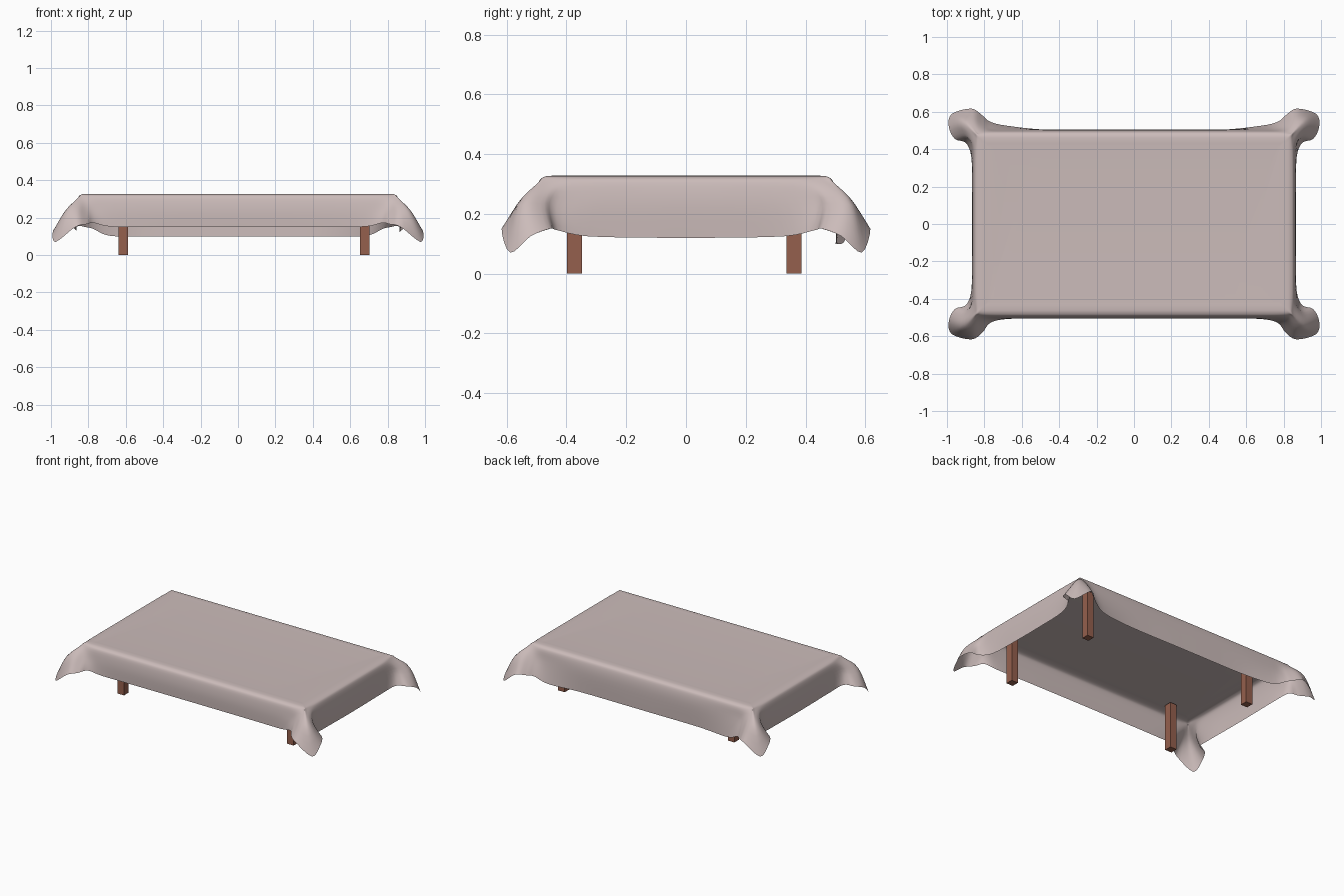
import bpy, bmesh
from mathutils import Vector

if "Cube" in bpy.data.objects:
    bpy.data.objects.remove(bpy.data.objects["Cube"])


def material(name, rgb):
    m = bpy.data.materials.new(name)
    m.diffuse_color = (*rgb, 1)
    m.use_nodes = True
    m.node_tree.nodes["Principled BSDF"].inputs["Base Color"].default_value = m.diffuse_color
    return m


cloth_mat = material("dusty_pink_cloth", (0.60, 0.50, 0.49))
wood_mat = material("brown_wood", (0.30, 0.115, 0.075))

# One quarter of the cloth, from the middle of the long side round to the short side
EX, EY = 0.856, 0.494
RIM = [(.10, EY), (.45, EY), (.68, EY), (.76, EY), (.81, EY), (.84, EY),
       (EX, EY), (EX, .475), (EX, .44), (EX, .38), (EX, .25), (EX, .08)]
MID = [(.10, .504, .235), (.45, .504, .235), (.68, .505, .235), (.765, .51, .235),
       (.81, .53, .235), (.86, .562, .235), (.915, .56, .228), (.925, .525, .235),
       (.905, .475, .235), (.873, .43, .235), (.866, .30, .23), (.866, .10, .23)]
HEM = [(.10, .502, .15), (.45, .503, .15), (.68, .508, .152), (.77, .53, .172),
       (.81, .58, .165), (.87, .617, .15), (.975, .588, .07), (.99, .52, .125),
       (.958, .455, .15), (.895, .43, .145), (.866, .33, .125), (.863, .10, .12)]


def rim_ring(inset, z):
    return [(x * (EX - inset) / EX, y * (EY - inset) / EY, z) for x, y in RIM]


RINGS = [rim_ring(.075, .327), rim_ring(.045, .3275), rim_ring(.018, .323),
         rim_ring(0, .304), MID, HEM]


def full_ring(quarter, drop):
    """Mirror the quarter into a closed loop; the back hangs lower than the front."""
    loop = []
    for sx, sy, flip in ((1, -1, 0), (1, 1, 1), (-1, 1, 0), (-1, -1, 1)):
        part = []
        for i, (x, y, z) in enumerate(quarter):
            if sy > 0:
                z -= drop * max(0, 1 - max(0, i - 2) / 3)
                if i in (2, 3):
                    y += drop * .35
            if sx < 0 and i > 8:
                z += drop * .15
            part.append(Vector((sx * x, sy * y, z)))
        loop += part[::-1] if flip else part
    return loop


def spline(a, b, c, d, t):
    return .5 * (2 * b + (c - a) * t + (2 * a - 5 * b + 4 * c - d) * t * t
                 + (3 * b - a - 3 * c + d) * t ** 3)


def refine(pts, n, closed):
    out, k = [], len(pts)
    for i in range(k if closed else k - 1):
        q = [pts[j % k if closed else min(max(j, 0), k - 1)] for j in range(i - 1, i + 3)]
        out += [spline(*q, s / n) for s in range(n)]
    return out if closed else out + [pts[-1]]


# Cloth: smooth loft through the rings, with a flat top panel
loops = [refine(full_ring(r, .05 if r is HEM else 0), 4, True) for r in RINGS]
columns = [refine(list(col), 4, False) for col in zip(*loops)]
bm = bmesh.new()
grid = [[bm.verts.new(p) for p in col] for col in columns]
for i, col in enumerate(grid):
    nxt = grid[(i + 1) % len(grid)]
    for j in range(len(col) - 1):
        bm.faces.new((col[j], col[j + 1], nxt[j + 1], nxt[j]))
bm.faces.new([col[0] for col in grid])
bmesh.ops.recalc_face_normals(bm, faces=bm.faces)
top = max(bm.faces, key=lambda f: f.calc_area())
if top.normal.z < 0:
    bmesh.ops.reverse_faces(bm, faces=bm.faces)
for f in bm.faces:
    f.smooth = True
mesh = bpy.data.meshes.new("tablecloth")
bm.to_mesh(mesh)
bm.free()
mesh.materials.append(cloth_mat)
bpy.context.collection.objects.link(bpy.data.objects.new("tablecloth", mesh))

# Four square legs, reaching up to the cloth
for sx, side in ((-1, "left"), (1, "right")):
    for sy, end in ((-1, "front"), (1, "back")):
        bpy.ops.mesh.primitive_cube_add(
            size=1, location=(.032 + sx * .645, -.006 + sy * .367, .16))
        leg = bpy.context.object
        leg.name = f"{end}_{side}_leg"
        leg.scale = (.05, .05, .32)
        leg.data.materials.append(wood_mat)
